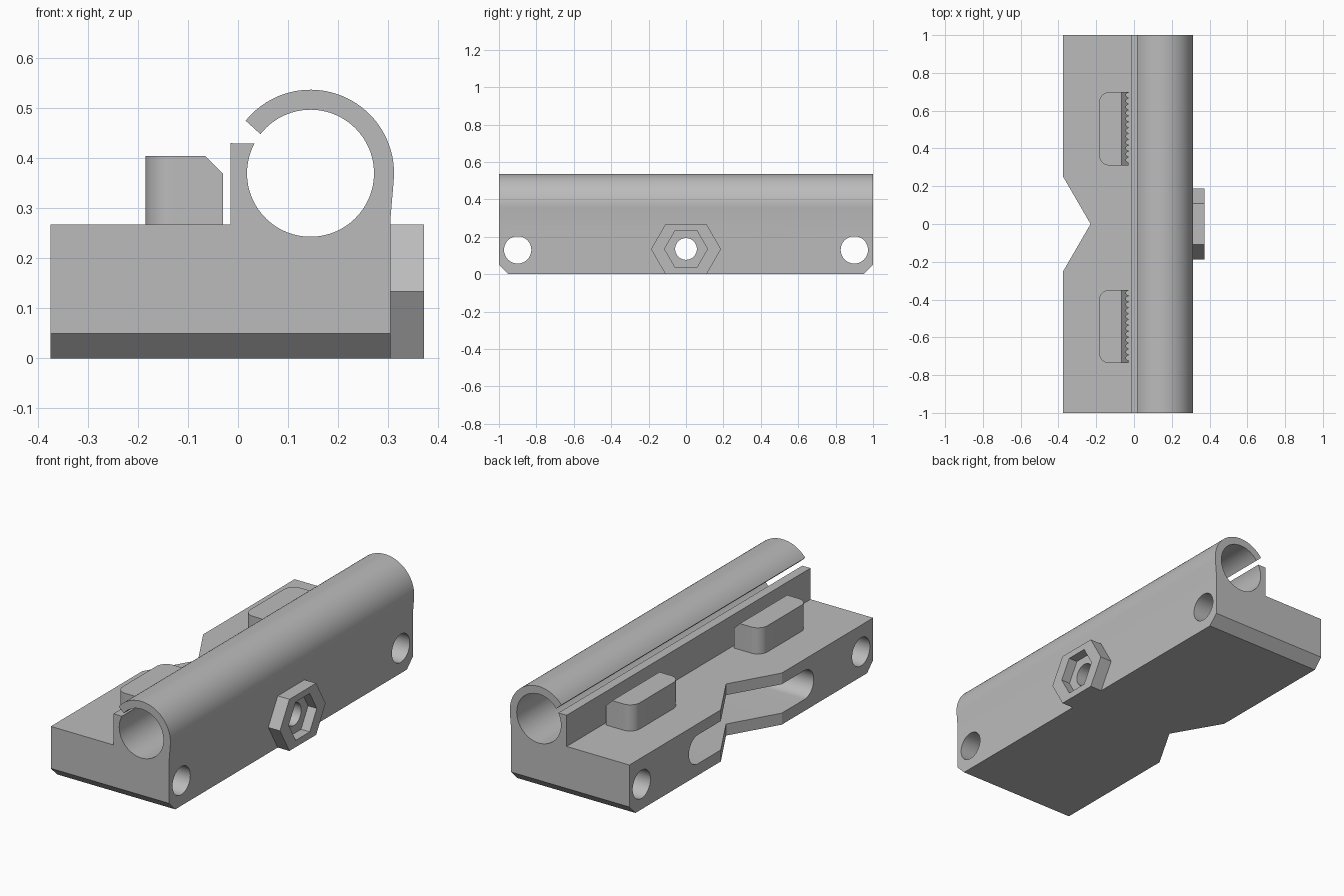
import bpy, bmesh, math
from mathutils import Vector

if "Cube" in bpy.data.objects:
    bpy.data.objects.remove(bpy.data.objects["Cube"])

grey = bpy.data.materials.new("plain grey")
grey.diffuse_color = (0.5, 0.5, 0.5, 1)
grey.use_nodes = True
grey.node_tree.nodes["Principled BSDF"].inputs["Base Color"].default_value = grey.diffuse_color


def prism(name, pts, axis, a, b):
    """Extrude a 2D outline along an axis from a to b."""
    place = {'x': lambda u, v, w: (w, u, v),
             'y': lambda u, v, w: (u, w, v),
             'z': lambda u, v, w: (u, v, w)}[axis]
    bm = bmesh.new()
    face = bm.faces.new([bm.verts.new(place(u, v, a)) for u, v in pts])
    ext = bmesh.ops.extrude_face_region(bm, geom=[face])
    moved = [g for g in ext['geom'] if isinstance(g, bmesh.types.BMVert)]
    bmesh.ops.translate(bm, verts=moved, vec=Vector(place(0, 0, b - a)))
    bmesh.ops.recalc_face_normals(bm, faces=bm.faces)
    me = bpy.data.meshes.new(name)
    bm.to_mesh(me)
    bm.free()
    me.materials.append(grey)
    ob = bpy.data.objects.new(name, me)
    bpy.context.collection.objects.link(ob)
    return ob


def arc(cx, cy, r, a0, a1, n):
    angles = [math.radians(a0 + (a1 - a0) * i / n) for i in range(n + 1)]
    return [(cx + r * math.cos(t), cy + r * math.sin(t)) for t in angles]


def circle(cx, cy, r, n=48):
    return arc(cx, cy, r, 0, 360, n)[:-1]


def cut(ob, cutters):
    """Subtract cutters from ob, then remove them."""
    bpy.context.view_layer.objects.active = ob
    for c in cutters:
        m = ob.modifiers.new("cut", 'BOOLEAN')
        m.operation, m.solver, m.object = 'DIFFERENCE', 'EXACT', c
        bpy.ops.object.modifier_apply(modifier=m.name)
        bpy.data.objects.remove(c)


def smooth(ob):
    bpy.ops.object.select_all(action='DESELECT')
    ob.select_set(True)
    bpy.context.view_layer.objects.active = ob
    bpy.ops.object.shade_smooth_by_angle(angle=math.radians(25))


# Carriage body with the split tube clamp, as one profile along y
TX, TZ, MID = 0.145, 0.37, 0.135
profile = [(-0.375, 0), (0.305, 0), (0.305, 0.28)]
profile += arc(TX, TZ, 0.167, -6, 141, 40)
profile += arc(TX, TZ, 0.127, 142, -208, 80)
profile += [(-0.015, 0.43), (-0.015, 0.268), (-0.375, 0.268)]
body = prism("carriage_body", profile, 'y', -1, 1)

cutters = []
for s in (-1, 1):
    # bottom end chamfers and cross holes
    cutters.append(prism("chamfer_cutter", [(s * 0.93, -0.02), (s * 1.02, -0.02),
                                            (s * 1.02, 0.07)], 'x', -0.6, 0.6))
    cutters.append(prism("hole_cutter", circle(s * 0.9, 0.13, 0.073), 'x', -0.6, 0.6))
# V notch in the back
cutters.append(prism("notch_cutter", [(-0.23, 0), (-0.404, 0.3), (-0.404, -0.3)],
                     'z', -0.1, 0.5))
# wide rounded slot in the back
slot = arc(0.437, MID, 0.075, -90, 90, 24) + arc(-0.437, MID, 0.075, 90, 270, 24)
cutters.append(prism("slot_cutter", slot, 'x', -0.5, 0.24))
# bolt hole
cutters.append(prism("bolt_cutter", circle(0, MID, 0.058), 'x', 0.1, 0.5))
cut(body, cutters)
smooth(body)

# Nut holder: hexagon trimmed to the body height, with a hexagonal pocket
dy = 0.187 - 0.134 / math.sqrt(3)
hexagon = [(0.187, 0.134), (dy, 0.268), (-dy, 0.268), (-0.187, 0.134), (-dy, 0), (dy, 0)]
holder = prism("nut_holder", hexagon, 'x', 0.305, 0.372)
cut(holder, [prism("pocket_cutter", circle(0, MID, 0.115, 6), 'x', 0.322, 0.5),
             prism("bolt_cutter", circle(0, MID, 0.058), 'x', 0.1, 0.5)])
smooth(holder)

# Two belt clamps with toothed inner faces
for i, y0 in enumerate((0.31, -0.737)):
    y1 = y0 + 0.388
    teeth, n = [(-0.03, y0)], 12
    pitch = 0.375 / n
    for k in range(n):
        yc = y0 + 0.013 + pitch * (k + 0.5)
        teeth += arc(-0.03, yc, 0.0125, 270, 90, 6)
    outline = teeth + [(-0.03, y1)]
    outline += arc(-0.13, y1 - 0.055, 0.055, 90, 180, 10)
    outline += arc(-0.13, y0 + 0.055, 0.055, 180, 270, 10)
    clamp = prism(f"belt_clamp_{i + 1}", outline, 'z', 0.262, 0.404)
    cut(clamp, [prism("bevel_cutter", [(-0.085, 0.424), (-0.01, 0.349), (-0.01, 0.424)],
                      'y', y0 - 0.1, y1 + 0.1)])
    smooth(clamp)
